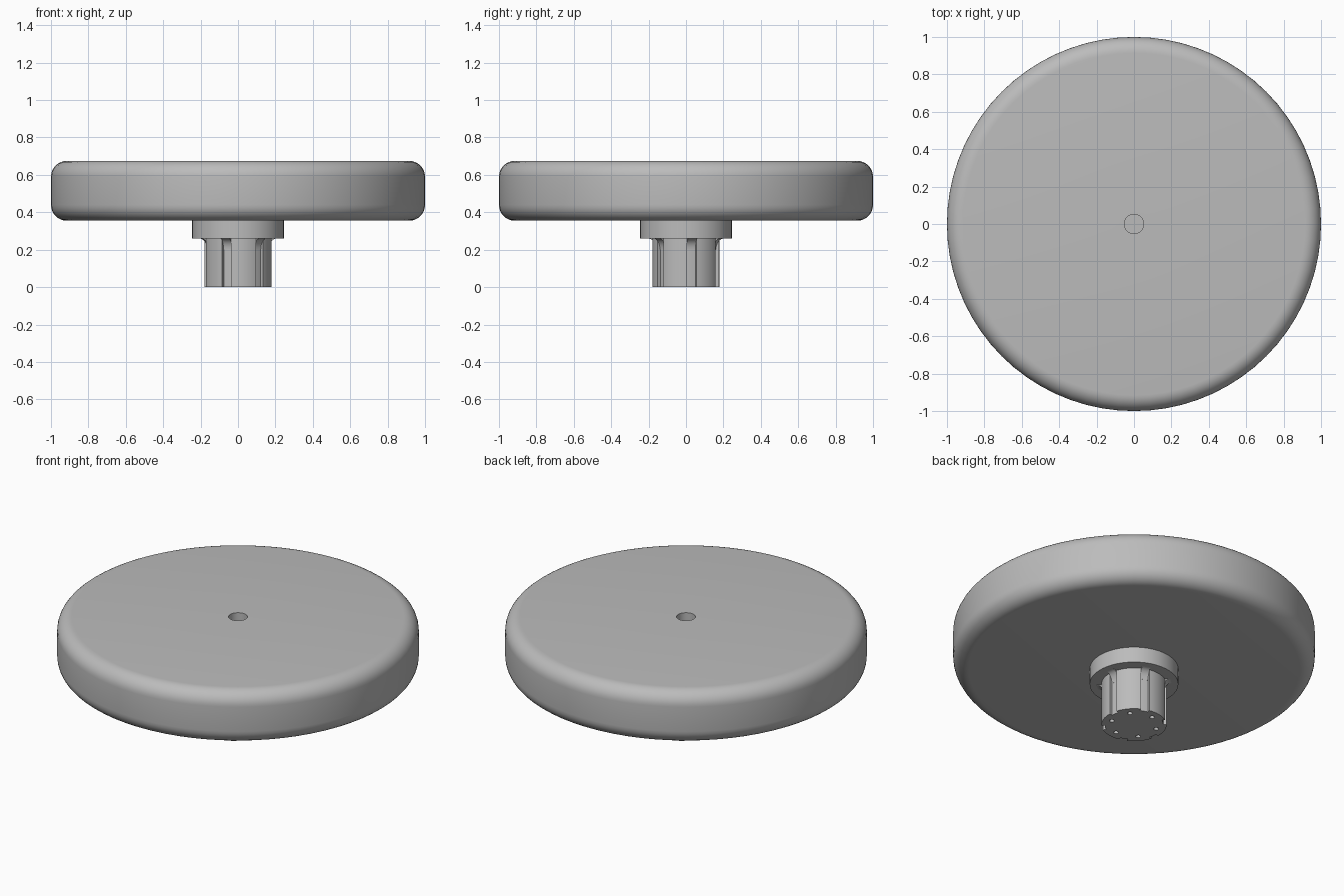
import bpy, bmesh, math
from math import sin, cos, pi, radians

cube = bpy.data.objects.get("Cube")
if cube:
    bpy.data.objects.remove(cube)

grey = bpy.data.materials.new("plain grey")
grey.use_nodes = True
colour = (0.5, 0.5, 0.5, 1)
grey.diffuse_color = colour
grey.node_tree.nodes["Principled BSDF"].inputs["Base Color"].default_value = colour


def finish(name, bm, smooth=None):
    bmesh.ops.remove_doubles(bm, verts=bm.verts, dist=1e-5)
    bmesh.ops.recalc_face_normals(bm, faces=bm.faces)
    mesh = bpy.data.meshes.new(name)
    bm.to_mesh(mesh)
    bm.free()
    mesh.materials.append(grey)
    obj = bpy.data.objects.new(name, mesh)
    bpy.context.collection.objects.link(obj)
    if smooth:
        bpy.ops.object.select_all(action='DESELECT')
        obj.select_set(True)
        bpy.context.view_layer.objects.active = obj
        bpy.ops.object.shade_smooth_by_angle(angle=radians(smooth))
    return obj


def lathe(name, profile, steps):
    bm = bmesh.new()
    verts = [bm.verts.new((r, 0, z)) for r, z in profile]
    edges = [bm.edges.new(pair) for pair in zip(verts, verts[1:])]
    bmesh.ops.spin(bm, geom=verts + edges, cent=(0, 0, 0), axis=(0, 0, 1),
                   angle=2 * pi, steps=steps, use_merge=True)
    return finish(name, bm, 30)


def prism(name, outline, z0, z1, smooth=None):
    bm = bmesh.new()
    face = bm.faces.new([bm.verts.new((x, y, z0)) for x, y in outline])
    new = bmesh.ops.extrude_face_region(bm, geom=[face])["geom"]
    bmesh.ops.translate(bm, vec=(0, 0, z1 - z0),
                        verts=[v for v in new if isinstance(v, bmesh.types.BMVert)])
    return finish(name, bm, smooth)


def polar(r, a):
    return (r * cos(a), r * sin(a))


# Wheel disc with rounded rims and a blind centre bore
BOTTOM, TOP, ROUND = 0.355, 0.675, 0.085
arc = [i * pi / 16 for i in range(9)]
disc = [(0, BOTTOM)]
disc += [(1 - ROUND + ROUND * sin(a), BOTTOM + ROUND - ROUND * cos(a)) for a in arc]
disc += [(1 - ROUND + ROUND * cos(a), TOP - ROUND + ROUND * sin(a)) for a in arc]
disc += [(0.052, TOP), (0.052, 0.4), (0, 0.4)]
lathe("wheel_disc", disc, 72)

# Collar under the disc
COLLAR = 0.26
lathe("collar", [(0, COLLAR), (0.245, COLLAR), (0.245, BOTTOM + 0.01), (0, BOTTOM + 0.01)], 64)

# Shaft with six straight grooves
GROOVES = [radians(10 + 60 * k) for k in range(6)]
HALF, SHAFT_R, FLOOR_R = radians(8), 0.18, 0.162
outline = []
for a in GROOVES:
    outline += [polar(FLOOR_R, a - HALF), polar(FLOOR_R, a), polar(FLOOR_R, a + HALF)]
    span = radians(60) - 2 * HALF
    outline += [polar(SHAFT_R, a + HALF + span * i / 8) for i in range(9)]
shaft = prism("shaft", outline, 0, COLLAR + 0.01, 30)

# Six small blind holes in the shaft end
cutters = bmesh.new()
for a in GROOVES:
    made = bmesh.ops.create_cone(cutters, cap_ends=True, segments=16,
                                 radius1=0.014, radius2=0.014, depth=0.16)
    bmesh.ops.translate(cutters, verts=made["verts"],
                        vec=(*polar(0.13, a + radians(30)), 0))
cutter = finish("hole_cutter", cutters)
cutter.hide_render = True
cut = shaft.modifiers.new("end holes", 'BOOLEAN')
cut.object, cut.operation, cut.solver = cutter, 'DIFFERENCE', 'EXACT'
bpy.ops.object.select_all(action='DESELECT')
shaft.select_set(True)
bpy.context.view_layer.objects.active = shaft
while shaft.modifiers[0] != cut:
    bpy.ops.object.modifier_move_up(modifier=cut.name)
bpy.ops.object.modifier_apply(modifier=cut.name)
bpy.data.objects.remove(cutter)

# Curved webs flaring from each groove out to the collar
FLARE = 0.045
for n, a in enumerate(GROOVES):
    bm = bmesh.new()
    side = [(0.15, COLLAR + 0.005), (0.15, COLLAR - FLARE * 1.3)]
    side += [(FLOOR_R + FLARE * (1 - cos(t)), COLLAR - FLARE * 1.3 * (1 - sin(t))) for t in arc]
    side.append((FLOOR_R + FLARE, COLLAR + 0.005))
    walls = []
    for w in (-0.024, 0.024):
        walls.append([bm.verts.new((r * cos(a) - w * sin(a), r * sin(a) + w * cos(a), z))
                      for r, z in side])
        bm.faces.new(walls[-1])
    for i in range(len(side)):
        j = (i + 1) % len(side)
        bm.faces.new((walls[0][i], walls[0][j], walls[1][j], walls[1][i]))
    finish(f"flare_web_{n + 1}", bm, 30)
